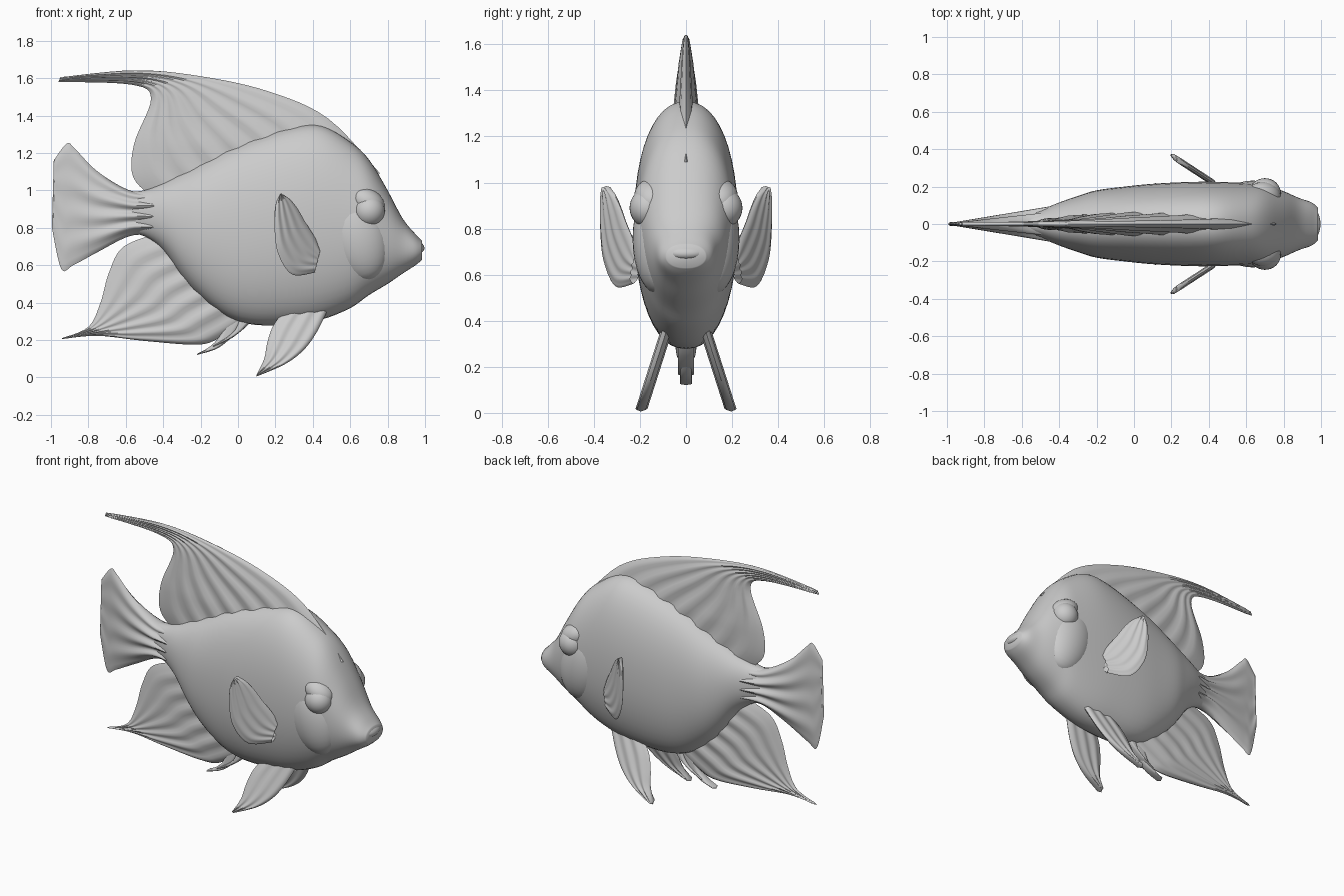
import bpy, bmesh, math

if "Cube" in bpy.data.objects:
    bpy.data.objects.remove(bpy.data.objects["Cube"])

grey = bpy.data.materials.new("plain grey")
grey.diffuse_color = (0.6, 0.6, 0.6, 1)
grey.use_nodes = True
grey.node_tree.nodes["Principled BSDF"].inputs["Base Color"].default_value = grey.diffuse_color


def finish(name, bm):
    bmesh.ops.remove_doubles(bm, verts=bm.verts, dist=0.0003)
    bmesh.ops.recalc_face_normals(bm, faces=bm.faces)
    me = bpy.data.meshes.new(name)
    bm.to_mesh(me)
    bm.free()
    ob = bpy.data.objects.new(name, me)
    bpy.context.collection.objects.link(ob)
    me.materials.append(grey)
    bpy.context.view_layer.objects.active = ob
    ob.select_set(True)
    bpy.ops.object.shade_smooth_by_angle(angle=math.radians(50))
    ob.select_set(False)
    return ob


def spline(pts, steps):
    """Smooth curve through the points (any dimension)."""
    out = []
    for i in range(len(pts) - 1):
        p0, p1 = pts[max(i - 1, 0)], pts[i]
        p2, p3 = pts[i + 1], pts[min(i + 2, len(pts) - 1)]
        for s in range(steps):
            t = s / steps
            out.append(tuple(
                0.5 * (2 * b + (c - a) * t + (2 * a - 5 * b + 4 * c - d) * t * t
                       + (3 * b - a - 3 * c + d) * t ** 3)
                for a, b, c, d in zip(p0, p1, p2, p3)))
    return out + [tuple(pts[-1])]


def blade(name, rail_a, rail_b, thick, side=lambda x, z: 0.0, rays=0, sign=1):
    """Thin fin between two edge curves in the x-z plane."""
    bm = bmesh.new()
    a, b = spline(rail_a, 6), spline(rail_b, 6)
    n, m = len(a), 32
    for face in (1, -1):
        rows = []
        for i in range(n):
            row = []
            for j in range(m + 1):
                v = j / m
                x = a[i][0] + (b[i][0] - a[i][0]) * v
                z = a[i][1] + (b[i][1] - a[i][1]) * v
                t = thick(x, z) * max(0, 1 - abs(2 * v - 1) ** 4) ** 0.6
                t *= 1 + 0.18 * math.sin(v * rays * 2 * math.pi)
                if i == n - 1:
                    t = 0
                row.append(bm.verts.new((x, sign * (side(x, z) + face * t), z)))
            rows.append(row)
        for r, s in zip(rows, rows[1:]):
            for j in range(m):
                bm.faces.new((r[j], r[j + 1], s[j + 1], s[j]))
    return finish(name, bm)


def ellipsoid(name, centre, radii, tilt=0.0):
    bm = bmesh.new()
    bmesh.ops.create_uvsphere(bm, u_segments=32, v_segments=16, radius=1)
    c, s = math.cos(tilt), math.sin(tilt)
    for v in bm.verts:
        x, y, z = (p * r for p, r in zip(v.co, radii))
        v.co = (centre[0] + c * x + s * z, centre[1] + y, centre[2] - s * x + c * z)
    return finish(name, bm)


# Body: rounded sections (x, bottom, top, half width)
sections = [
    (-0.62, .78, 0.99, .040), (-0.50, .755, 1.0, .075), (-0.40, .68, 1.04, .115),
    (-0.30, .54, 1.09, .150), (-0.20, .43, 1.14, .180), (-0.05, .32, 1.22, .200),
    (0.10, .28, 1.28, .215), (0.30, .285, 1.34, .225), (0.45, .31, 1.345, .225),
    (0.60, .37, 1.26, .218), (0.70, .44, 1.165, .208), (0.80, .50, 1.00, .175),
    (0.88, .555, .85, .140), (0.95, .60, .765, .115), (0.985, .63, .73, .085)]
bm = bmesh.new()
rings, seg = [], 48
for x, zb, zt, w in spline(sections, 4):
    ring = []
    for k in range(seg):
        a = 2 * math.pi * k / seg
        c, s = math.cos(a), math.sin(a)
        y = w * math.copysign(abs(c) ** 0.88, c)
        z = (zb + zt) / 2 + (zt - zb) / 2 * math.copysign(abs(s) ** 0.95, s)
        ring.append(bm.verts.new((x, y, z)))
    rings.append(ring)
for r, s in zip(rings, rings[1:]):
    for k in range(seg):
        bm.faces.new((r[k], r[(k + 1) % seg], s[(k + 1) % seg], s[k]))
bm.faces.new(rings[0])
bm.faces.new(rings[-1])
finish("body", bm)

# Lips
ellipsoid("upper_lip", (0.94, 0, 0.70), (0.058, 0.095, 0.036), 0.25)
ellipsoid("lower_lip", (0.925, 0, 0.628), (0.062, 0.088, 0.032), -0.3)

# Dorsal fin with long trailing point
blade("dorsal_fin",
      [(.76, 1.09), (.48, 1.385), (.16, 1.53), (-.2, 1.61), (-.55, 1.642), (-.95, 1.605)],
      [(-.44, .95), (-.56, 1.07), (-.555, 1.25), (-.465, 1.49), (-.57, 1.565), (-.96, 1.58)],
      lambda x, z: max(.01, min(.055, .05 - .09 * (z - 1.3)) * min(1, (x + 1.15) / 1.1)),
      rays=7)

# Anal fin
blade("anal_fin",
      [(.05, .30), (-.1, .21), (-.22, .175), (-.5, .195), (-.75, .222), (-.94, .205)],
      [(-.40, .78), (-.61, .70), (-.69, .56), (-.735, .40), (-.80, .27), (-.94, .21)],
      lambda x, z: max(.008, .045 * min(1, (x + 1) / .8)), rays=6)

# Tail fin
blade("tail_fin",
      [(-.45, .99), (-.58, 1.0), (-.75, 1.10), (-.87, 1.22), (-.915, 1.25), (-.985, 1.16)],
      [(-.45, .76), (-.58, .755), (-.75, .67), (-.88, .60), (-.945, .58), (-.995, .80)],
      lambda x, z: max(.008, .07 * (x + 1.02) / .5), rays=4)

# Small spines ahead of the anal fin
blade("rear_spine", [(.03, .30), (-.03, .22), (-.11, .155), (-.22, .12)],
      [(-.08, .30), (-.10, .22), (-.15, .165), (-.22, .125)], lambda x, z: .025)
blade("front_spine", [(.07, .30), (.02, .25), (-.05, .20), (-.14, .16)],
      [(0, .30), (-.02, .25), (-.07, .21), (-.14, .165)], lambda x, z: .035)

for sign, tag in ((-1, "right"), (1, "left")):
    # Cheek plate, eye and brow
    ellipsoid(tag + "_gill_cover", (0.635, sign * 0.12, 0.755), (0.165, 0.112, 0.245), -0.3)
    ellipsoid(tag + "_eye", (0.70, sign * 0.165, 0.89), (0.085, 0.08, 0.085))
    ellipsoid(tag + "_brow", (0.69, sign * 0.145, 0.94), (0.10, 0.08, 0.07), 0.5)

    # Pectoral fin, flared backwards
    blade(tag + "_pectoral_fin",
          [(.44, .68), (.41, .75), (.36, .83), (.32, .90), (.28, .95), (.23, .985)],
          [(.41, .56), (.29, .55), (.215, .66), (.195, .80), (.20, .92), (.225, .98)],
          lambda x, z: .016, lambda x, z: .21 + (.44 - x) * .65, rays=4, sign=sign)

    # Pelvic fin, splayed outwards
    blade(tag + "_pelvic_fin",
          [(.48, .36), (.42, .24), (.35, .145), (.25, .07), (.10, .005)],
          [(.24, .35), (.185, .27), (.155, .18), (.14, .10), (.10, .015)],
          lambda x, z: .022, lambda x, z: .09 + (.34 - z) * .32, rays=3, sign=sign)
